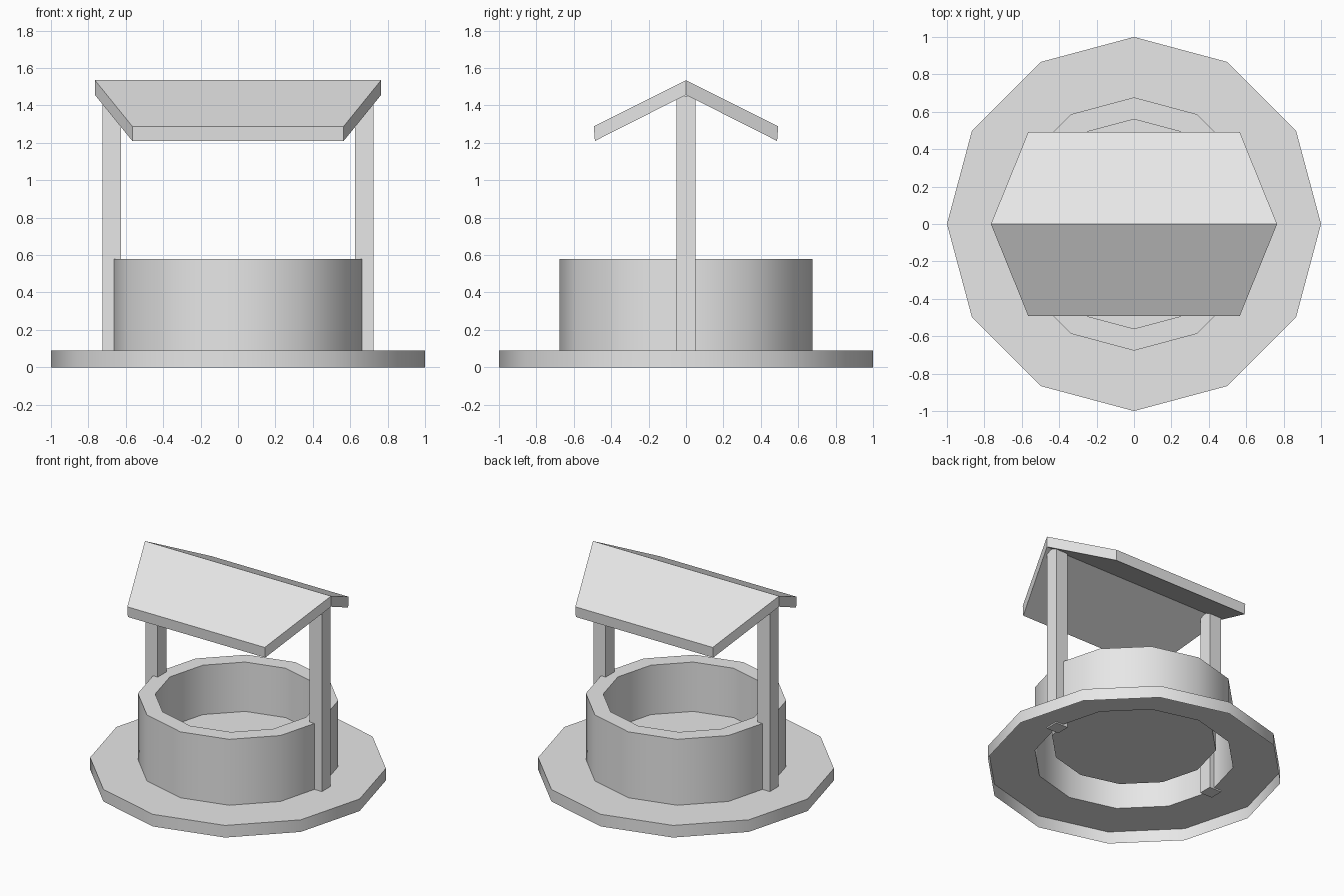
import bpy, bmesh, math

if "Cube" in bpy.data.objects:
    bpy.data.objects.remove(bpy.data.objects["Cube"])

grey = bpy.data.materials.new("stone_grey")
grey.diffuse_color = (0.8, 0.8, 0.8, 1)
grey.use_nodes = True
grey.node_tree.nodes["Principled BSDF"].inputs["Base Color"].default_value = grey.diffuse_color


def add_object(name, bm):
    bmesh.ops.recalc_face_normals(bm, faces=bm.faces)
    mesh = bpy.data.meshes.new(name)
    bm.to_mesh(mesh)
    bm.free()
    mesh.materials.append(grey)
    obj = bpy.data.objects.new(name, mesh)
    bpy.context.collection.objects.link(obj)
    return obj


# Well: one 12-sided shell, open underneath, running up the plinth,
# over the wall and down to the raised floor
SIDES = 12
profile = [(1.0, 0.0), (1.0, 0.09), (0.677, 0.09), (0.677, 0.58),
           (0.56, 0.58), (0.56, 0.213)]
bm = bmesh.new()
rings = []
for r, z in profile:
    rings.append([bm.verts.new((r * math.cos(i * math.tau / SIDES),
                                r * math.sin(i * math.tau / SIDES), z))
                  for i in range(SIDES)])
for lower, upper in zip(rings, rings[1:]):
    for i in range(SIDES):
        j = (i + 1) % SIDES
        bm.faces.new((lower[i], lower[j], upper[j], upper[i]))
bm.faces.new(rings[-1])
well = add_object("well_wall_and_plinth", bm)
# Outward direction is fixed from the rim faces, which must look up
rim = max(well.data.polygons, key=lambda p: p.center.z)
if rim.normal.z < 0:
    well.data.flip_normals()
bpy.context.view_layer.objects.active = well
well.select_set(True)
bpy.ops.object.shade_smooth_by_angle(angle=math.radians(40))

# Posts: square timbers sunk into the wall on both sides
for name, side in (("left_post", -1), ("right_post", 1)):
    bm = bmesh.new()
    bmesh.ops.create_cube(bm, size=1)
    for v in bm.verts:
        v.co.x = side * 0.675 + v.co.x * 0.1
        v.co.y *= 0.1
        v.co.z = 0.08 if v.co.z < 0 else 1.45
    add_object(name, bm)

# Roof: folded slab, wider at the ridge than at the eaves
section = [(-0.493, 1.288, 0.565), (0, 1.535, 0.765), (0.493, 1.288, 0.565),
           (0.487, 1.21, 0.565), (0, 1.456, 0.765), (-0.487, 1.21, 0.565)]
bm = bmesh.new()
left = [bm.verts.new((-x, y, z)) for y, z, x in section]
right = [bm.verts.new((x, y, z)) for y, z, x in section]
for i in range(6):
    j = (i + 1) % 6
    bm.faces.new((left[i], left[j], right[j], right[i]))
for end in (left, right):
    bm.faces.new((end[0], end[1], end[4], end[5]))
    bm.faces.new((end[1], end[2], end[3], end[4]))
add_object("roof", bm)
